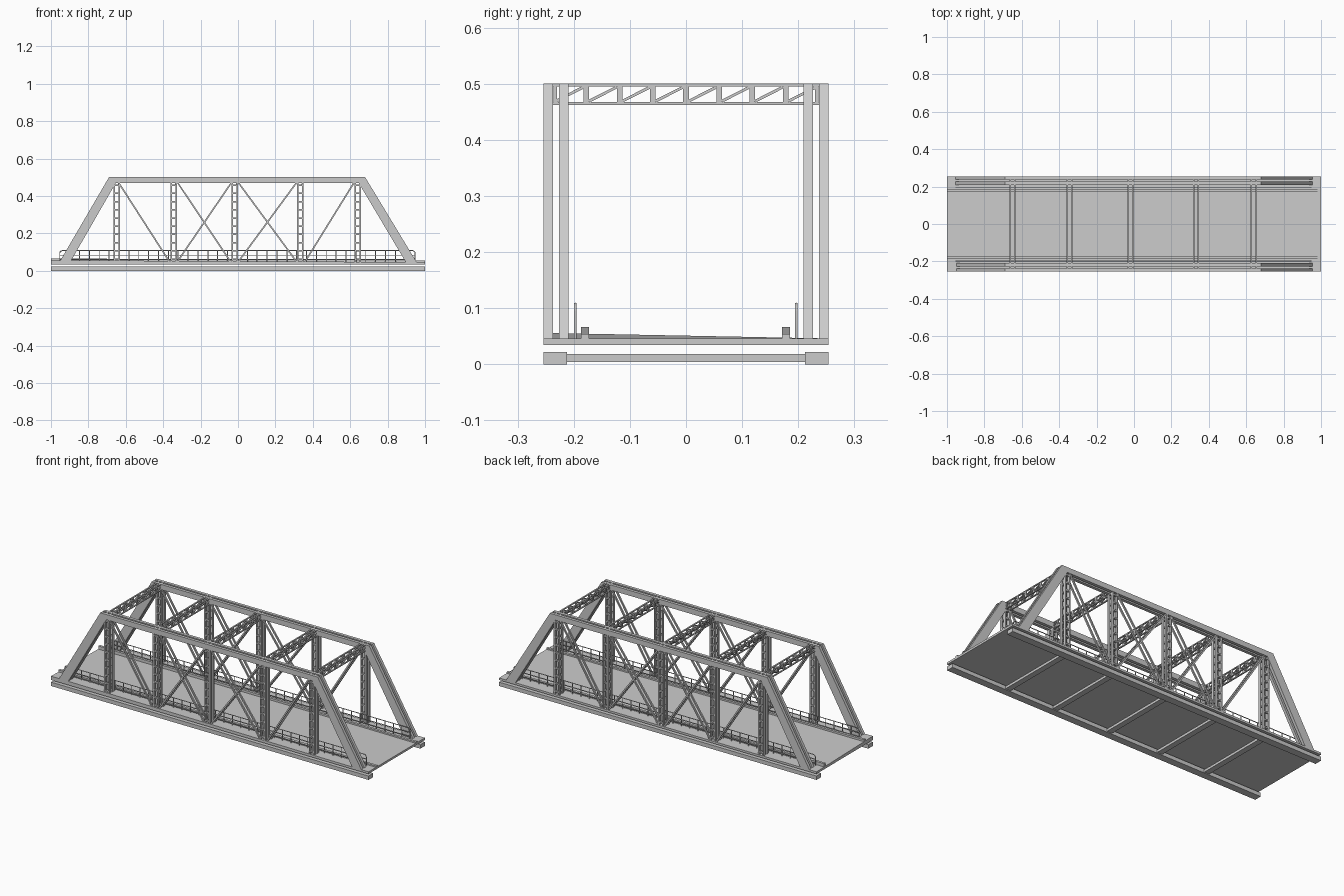
import bpy, bmesh, math
from mathutils import Vector, Matrix

if "Cube" in bpy.data.objects:
    bpy.data.objects.remove(bpy.data.objects["Cube"])

POSTS = [-0.649, -0.344, -0.018, 0.332, 0.64]   # panel points along the bridge
PLANES = [0.218, 0.2455]                        # the two truss planes of each side


def finish(name, bm):
    bmesh.ops.recalc_face_normals(bm, faces=bm.faces)
    me = bpy.data.meshes.new(name)
    bm.to_mesh(me)
    bm.free()
    ob = bpy.data.objects.new(name, me)
    bpy.context.collection.objects.link(ob)
    return ob


def box(bm, x0, x1, y0, y1, z0, z1):
    m = Matrix.Translation(((x0 + x1) / 2, (y0 + y1) / 2, (z0 + z1) / 2)) @ \
        Matrix.Diagonal((x1 - x0, y1 - y0, z1 - z0, 1))
    return bmesh.ops.create_cube(bm, size=1, matrix=m)["verts"]


def bar(bm, p, q, side, width, depth):
    # straight bar from p to q; depth is measured along the side axis
    p, q, s = Vector(p), Vector(q), Vector(side)
    d = (q - p).normalized()
    n = d.cross(s)
    m = Matrix((d * (q - p).length, s * depth, n * width)).transposed().to_4x4()
    m.translation = (p + q) / 2
    bmesh.ops.create_cube(bm, size=1, matrix=m)


# lower girders and floor beams
bm = bmesh.new()
for s in (-1, 1):
    c = s * 0.233
    box(bm, -1, 1, c - 0.021, c + 0.021, 0, 0.022)
finish("lower_girders", bm)
bm = bmesh.new()
for x in POSTS:
    box(bm, x - 0.016, x + 0.016, -0.213, 0.213, 0.004, 0.018)
finish("floor_beams", bm)

# deck slab, one corner slightly raised
bm = bmesh.new()
for v in box(bm, -1, 1, -0.254, 0.254, 0.034, 0.046):
    if v.co.x < 0 and v.co.y < 0 and v.co.z > 0.04:
        v.co.z = 0.056
finish("deck", bm)

# kerbs sloping along the deck
bm = bmesh.new()
for c in (-0.18, 0.178):
    for v in box(bm, -1, 1, c - 0.007, c + 0.007, 0.04, 0.054):
        if v.co.x < 0 and v.co.z > 0.05:
            v.co.z = 0.066
finish("kerbs", bm)

# main portal frames: top chord with sloping end posts
OUTLINE = [(-0.955, 0.046), (-0.69, 0.5), (0.68, 0.5), (0.955, 0.046),
           (0.897, 0.046), (0.645, 0.47), (-0.653, 0.47), (-0.897, 0.046)]
bm = bmesh.new()
for s in (-1, 1):
    for c in PLANES:
        y = s * c - 0.0085
        vs = [bm.verts.new((x, y, z)) for x, z in OUTLINE]
        for ids in ((0, 1, 6, 7), (1, 2, 5, 6), (2, 3, 4, 5)):
            bm.faces.new([vs[i] for i in ids])
        ext = bmesh.ops.extrude_face_region(bm, geom=list({f for v in vs for f in v.link_faces}),
                                            use_keep_orig=True)
        bmesh.ops.translate(bm, vec=(0, 0.017, 0),
                            verts=[g for g in ext["geom"] if isinstance(g, bmesh.types.BMVert)])
finish("truss_frames", bm)

# ladder-like vertical posts
bm = bmesh.new()
for s in (-1, 1):
    for c in PLANES:
        y = s * c
        for x in POSTS:
            for e in (-0.0135, 0.0135):
                box(bm, x + e - 0.004, x + e + 0.004, y - 0.007, y + 0.007, 0.045, 0.475)
            for i in range(10):
                z = 0.062 + i * 0.044
                box(bm, x - 0.012, x + 0.012, y - 0.006, y + 0.006, z - 0.004, z + 0.004)
finish("vertical_posts", bm)

# thin diagonal braces, as (top x, bottom x)
BRACES = [(-0.64, -0.365), (-0.325, -0.038), (-0.033, -0.326),
          (0.0, 0.315), (0.315, 0.0), (0.622, 0.357)]
bm = bmesh.new()
for s in (-1, 1):
    for c in PLANES:
        for xt, xb in BRACES:
            bar(bm, (xt, s * c, 0.474), (xb, s * c, 0.046), (0, 1, 0), 0.008, 0.009)
finish("diagonal_braces", bm)

# overhead lattice struts
bm = bmesh.new()
STEP = 0.0592
for x0 in POSTS:
    for e in (-0.0125, 0.0125):
        x = x0 + e
        for z in (0.4645, 0.4975):
            box(bm, x - 0.004, x + 0.004, -0.237, 0.237, z - 0.0025, z + 0.0025)
        for i in range(-4, 5):
            y = i * STEP
            w = 0.005
            if abs(i) < 4:
                box(bm, x - 0.003, x + 0.003, y - w, y + w, 0.465, 0.497)
            if i < 4:
                bar(bm, (x, y + w, 0.469), (x, y + STEP - w, 0.494), (1, 0, 0), 0.005, 0.006)
        for s in (-1, 1):
            box(bm, x - 0.003, x + 0.003, s * 0.233 - 0.003, s * 0.233 + 0.003, 0.465, 0.497)
finish("overhead_struts", bm)


# pedestrian railings: looped top rail, mid rail and posts
def tube(name, paths, r):
    cu = bpy.data.curves.new(name, "CURVE")
    cu.dimensions = "3D"
    cu.bevel_depth = r
    cu.bevel_resolution = 1
    cu.use_fill_caps = True
    for pts in paths:
        sp = cu.splines.new("POLY")
        sp.points.add(len(pts) - 1)
        for p, co in zip(sp.points, pts):
            p.co = (*co, 1)
    ob = bpy.data.objects.new(name, cu)
    bpy.context.collection.objects.link(ob)


for name, y in (("front_railing", -0.1975), ("back_railing", 0.1965)):
    x0, x1, top, r = -0.953, 0.947, 0.1075, 0.014
    left = [(x0 + r - r * math.cos(a), y, top - r + r * math.sin(a))
            for a in (0, math.pi / 6, math.pi / 3, math.pi / 2)]
    right = [(x0 + x1 - x, yy, z) for x, yy, z in reversed(left)]
    paths = [[(x0, y, 0.046)] + left + right + [(x1, y, 0.046)],
             [(x0, y, 0.083), (x1, y, 0.083)],
             [(x0, y, 0.06), (x1, y, 0.06)]]
    n = 36
    for i in range(1, n):
        x = x0 + (x1 - x0) * i / n
        paths.append([(x, y, 0.046), (x, y, top)])
    tube(name, paths, 0.0025)
